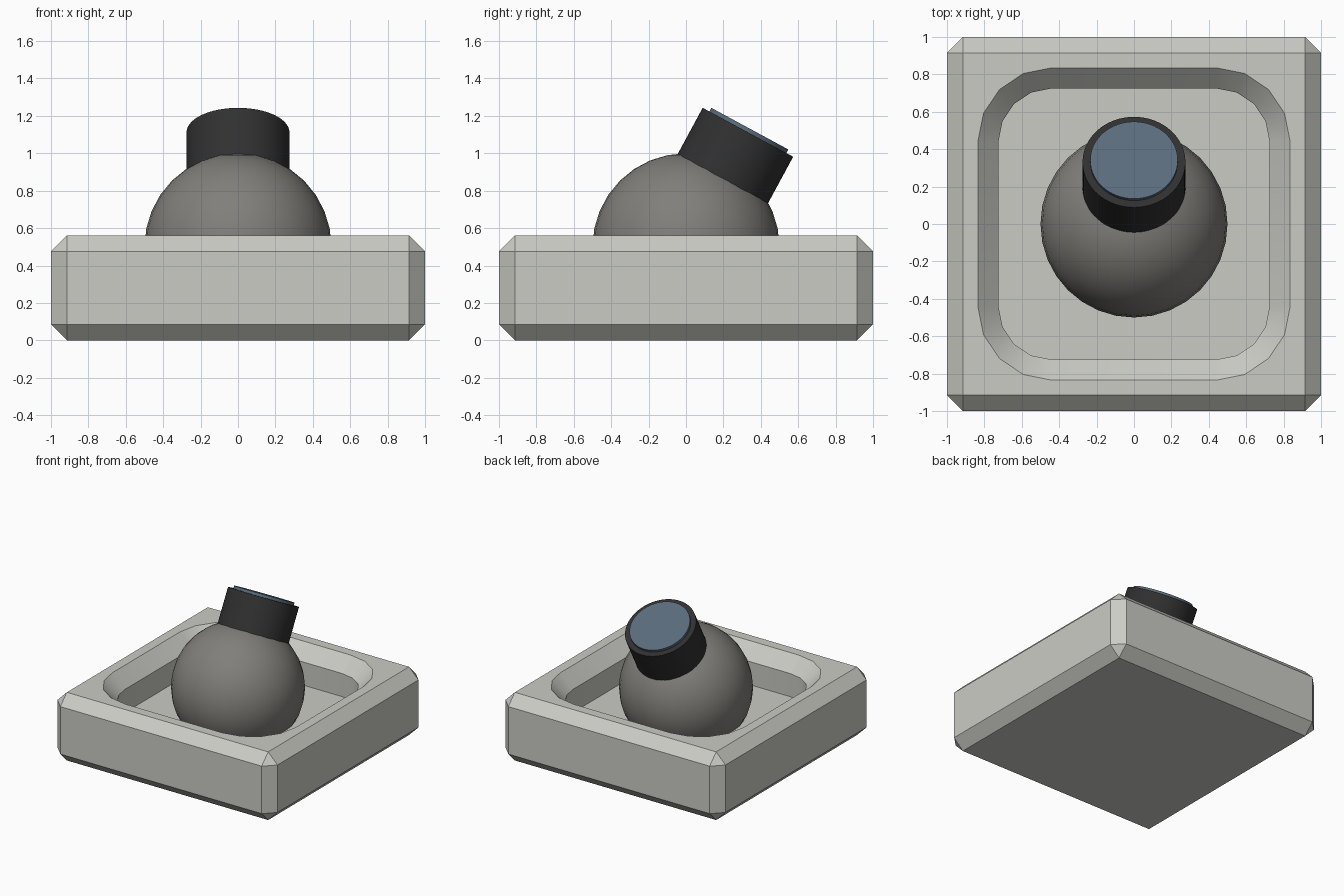
import bpy
import bmesh
from math import cos, sin, pi, radians
from mathutils import Matrix

old = bpy.data.objects.get("Cube")
if old:
    bpy.data.objects.remove(old, do_unlink=True)


def material(name, r, g, b):
    mat = bpy.data.materials.new(name)
    mat.use_nodes = True
    mat.diffuse_color = (r, g, b, 1)
    mat.node_tree.nodes["Principled BSDF"].inputs["Base Color"].default_value = (r, g, b, 1)
    return mat


def make_object(name, bm, mat):
    bmesh.ops.recalc_face_normals(bm, faces=bm.faces[:])
    mesh = bpy.data.meshes.new(name)
    bm.to_mesh(mesh)
    bm.free()
    mesh.materials.append(mat)
    obj = bpy.data.objects.new(name, mesh)
    bpy.context.collection.objects.link(obj)
    return obj


def activate(obj):
    bpy.ops.object.select_all(action='DESELECT')
    obj.select_set(True)
    bpy.context.view_layer.objects.active = obj


def smooth(obj):
    activate(obj)
    bpy.ops.object.shade_smooth_by_angle(angle=radians(30))


def rounded_loop(bm, half, z, centre=0.44, steps=4):
    """Square loop with rounded corners, all corner arcs sharing fixed centres."""
    r = half - centre
    verts = []
    for corner in range(4):
        mid = (corner + 0.5) * pi / 2
        cx = centre * (1 if cos(mid) > 0 else -1)
        cy = centre * (1 if sin(mid) > 0 else -1)
        for i in range(steps + 1):
            a = (corner + i / steps) * pi / 2
            verts.append(bm.verts.new((cx + r * cos(a), cy + r * sin(a), z)))
    return verts


def loft(bm, loops):
    n = len(loops[0])
    for low, high in zip(loops, loops[1:]):
        for i in range(n):
            j = (i + 1) % n
            bm.faces.new((low[i], low[j], high[j], high[i]))
    bm.faces.new(loops[0])
    bm.faces.new(loops[-1])


plaster = material("pale warm grey", 0.60, 0.60, 0.56)
grey = material("mid grey", 0.22, 0.212, 0.195)
black = material("soft black", 0.03, 0.03, 0.03)
blue = material("slate blue", 0.10, 0.15, 0.20)

BASE_H = 0.56
FLOOR_Z = 0.26
OUTER, INNER = 0.835, 0.725

# Chamfered square base
bm = bmesh.new()
bmesh.ops.create_cube(bm, size=1, matrix=Matrix.Translation((0, 0, BASE_H / 2))
                      @ Matrix.Diagonal((2, 2, BASE_H, 1)))
bmesh.ops.bevel(bm, geom=bm.edges[:], offset=0.085, segments=1, affect='EDGES')
base = make_object("base", bm, plaster)

# Rounded recess with a sloped lip, cut from the base
bm = bmesh.new()
slope = OUTER - INNER
loft(bm, [rounded_loop(bm, INNER, FLOOR_Z),
          rounded_loop(bm, INNER, BASE_H - slope),
          rounded_loop(bm, OUTER, BASE_H),
          rounded_loop(bm, OUTER, BASE_H + 0.2)])
cutter = make_object("recess_cutter", bm, plaster)
cutter.hide_render = True
cut = base.modifiers.new("recess", 'BOOLEAN')
cut.operation = 'DIFFERENCE'
cut.solver = 'EXACT'
cut.object = cutter
activate(base)
bpy.ops.object.modifier_apply(modifier=cut.name)
bpy.data.objects.remove(cutter, do_unlink=True)
smooth(base)

# Ball resting in the recess
CENTRE = Matrix.Translation((0, 0, 0.5))
bm = bmesh.new()
bmesh.ops.create_uvsphere(bm, u_segments=32, v_segments=16, radius=0.5, matrix=CENTRE)
smooth(make_object("ball", bm, grey))

# Barrel and lens along an axis tilted towards the back
AXIS = CENTRE @ Matrix.Rotation(radians(-28.4), 4, 'X')


def barrel(name, radius, start, end, mat):
    bm = bmesh.new()
    bmesh.ops.create_cone(bm, cap_ends=True, segments=64, radius1=radius, radius2=radius,
                          depth=end - start,
                          matrix=AXIS @ Matrix.Translation((0, 0, (start + end) / 2)))
    smooth(make_object(name, bm, mat))


barrel("lens_barrel", 0.275, 0.35, 0.696, black)
barrel("lens", 0.234, 0.65, 0.718, blue)
